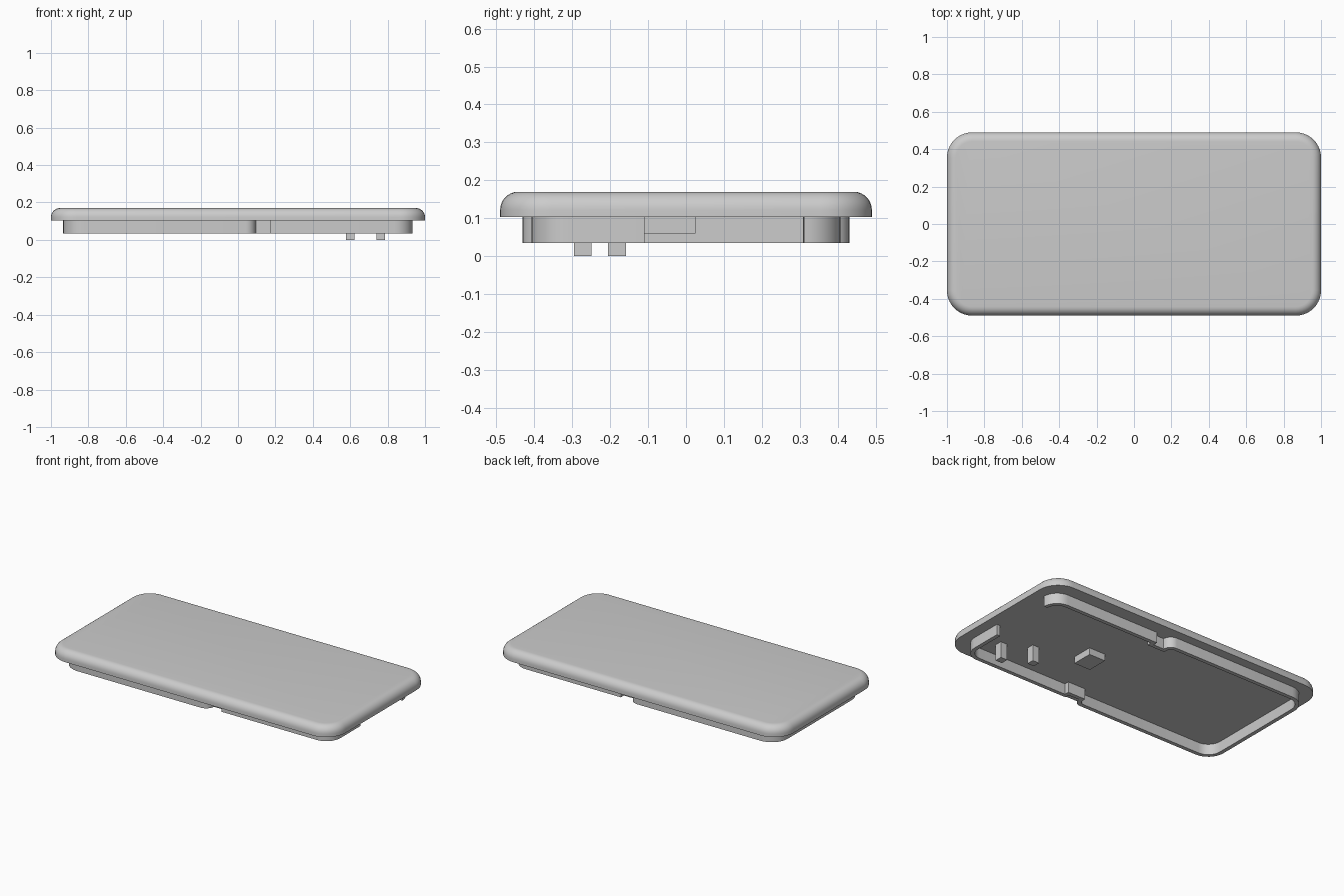
import bpy, bmesh, math
from mathutils import Vector

if "Cube" in bpy.data.objects:
    bpy.data.objects.remove(bpy.data.objects["Cube"])

grey = bpy.data.materials.new("light_grey")
grey.use_nodes = True
grey.diffuse_color = (0.6, 0.6, 0.6, 1)
grey.node_tree.nodes["Principled BSDF"].inputs["Base Color"].default_value = (0.6, 0.6, 0.6, 1)

PLATE_BOTTOM, PLATE_TOP, RIM_BOTTOM = 0.103, 0.17, 0.035


def rounded(corners, steps=8, closed=False):
    """Turn (x, y, radius) corners into a 2D path with filleted corners."""
    pts = []
    n = len(corners)
    for i, (x, y, r) in enumerate(corners):
        p = Vector((x, y))
        if r == 0 or (not closed and i in (0, n - 1)):
            pts.append(p)
            continue
        u = (Vector(corners[i - 1][:2]) - p).normalized()
        v = (Vector(corners[(i + 1) % n][:2]) - p).normalized()
        centre = p + (u + v) * r
        for k in range(steps + 1):
            a = k / steps * math.pi / 2
            pts.append(centre - v * r * math.cos(a) - u * r * math.sin(a))
    return pts


def thicken(path, width):
    """Outline of a wall that follows an open path, with mitred joints."""
    left, right = [], []
    for i, p in enumerate(path):
        a = (p - path[max(i - 1, 0)]).normalized()
        b = (path[min(i + 1, len(path) - 1)] - p).normalized()
        normals = [Vector((-d.y, d.x)) for d in (a, b) if d.length > 0]
        m = sum(normals, Vector((0, 0))).normalized()
        offset = m * (width / 2 / m.dot(normals[0]))
        left.append(p + offset)
        right.append(p - offset)
    return left, right


def finish(name, bm):
    bmesh.ops.recalc_face_normals(bm, faces=bm.faces)
    mesh = bpy.data.meshes.new(name)
    bm.to_mesh(mesh)
    bm.free()
    mesh.materials.append(grey)
    obj = bpy.data.objects.new(name, mesh)
    bpy.context.collection.objects.link(obj)
    bpy.ops.object.select_all(action="DESELECT")
    obj.select_set(True)
    bpy.context.view_layer.objects.active = obj
    bpy.ops.object.shade_smooth_by_angle(angle=math.radians(35))
    return obj


def raise_faces(bm, faces, z0, z1):
    """Extrude flat faces lying at z0 up to z1."""
    grown = bmesh.ops.extrude_face_region(bm, geom=faces, use_keep_orig=True)
    verts = [g for g in grown["geom"] if isinstance(g, bmesh.types.BMVert)]
    bmesh.ops.translate(bm, verts=verts, vec=(0, 0, z1 - z0))


def box(name, centre, size, z0, z1):
    bm = bmesh.new()
    bmesh.ops.create_cube(bm, size=1)
    bmesh.ops.scale(bm, verts=bm.verts, vec=(size[0], size[1], z1 - z0))
    bmesh.ops.translate(bm, verts=bm.verts, vec=(*centre, (z0 + z1) / 2))
    return finish(name, bm)


# Cover plate with rounded plan corners and a softened top edge
W, D, R = 1.0, 0.49, 0.135
bm = bmesh.new()
outline = rounded([(W, -D, R), (W, D, R), (-W, D, R), (-W, -D, R)], 10, True)
face = bm.faces.new([bm.verts.new((*p, PLATE_BOTTOM)) for p in outline])
raise_faces(bm, [face], PLATE_BOTTOM, PLATE_TOP)
top_edges = [e for e in bm.edges if all(v.co.z > PLATE_TOP - 0.001 for v in e.verts)]
bmesh.ops.bevel(bm, geom=top_edges, offset=0.048, segments=7, profile=0.5, affect="EDGES")
finish("cover_plate", bm)

# Rim wall underneath: one open path with a recess on each long side
T = 0.025
half = [(0.92, -0.395, 0.085), (0.17 + T / 2, -0.395, 0), (0.17 + T / 2, -0.365, 0),
        (0.095 - T / 2, -0.365, 0), (0.095 - T / 2, -0.418, 0.042), (-0.922, -0.418, 0.1)]
mirrored = [(x, -y, r) for x, y, r in reversed(half)]
path = rounded([(0.92, -0.11, 0)] + half + mirrored + [(0.92, 0.355, 0)])
# the rear corner is cut off by the wide opening, so its arc ends at the gap
path = [p for i, p in enumerate(path[:-1])] + [path[-1]] if path[-1].y < path[-2].y else path[:-1]
left, right = thicken(path, T)
bm = bmesh.new()
lv = [bm.verts.new((*p, RIM_BOTTOM)) for p in left]
rv = [bm.verts.new((*p, RIM_BOTTOM)) for p in right]
strips = [bm.faces.new((lv[i], lv[i + 1], rv[i + 1], rv[i])) for i in range(len(lv) - 1)]
raise_faces(bm, strips, RIM_BOTTOM, PLATE_BOTTOM)
finish("rim_wall", bm)

# Inner features: two long pegs and a low support pad
box("front_peg", (0.763, -0.272), (0.047, 0.047), 0, PLATE_BOTTOM)
box("rear_peg", (0.6, -0.182), (0.047, 0.047), 0, PLATE_BOTTOM)
box("support_pad", (0.295, -0.043), (0.115, 0.135), 0.06, PLATE_BOTTOM)
